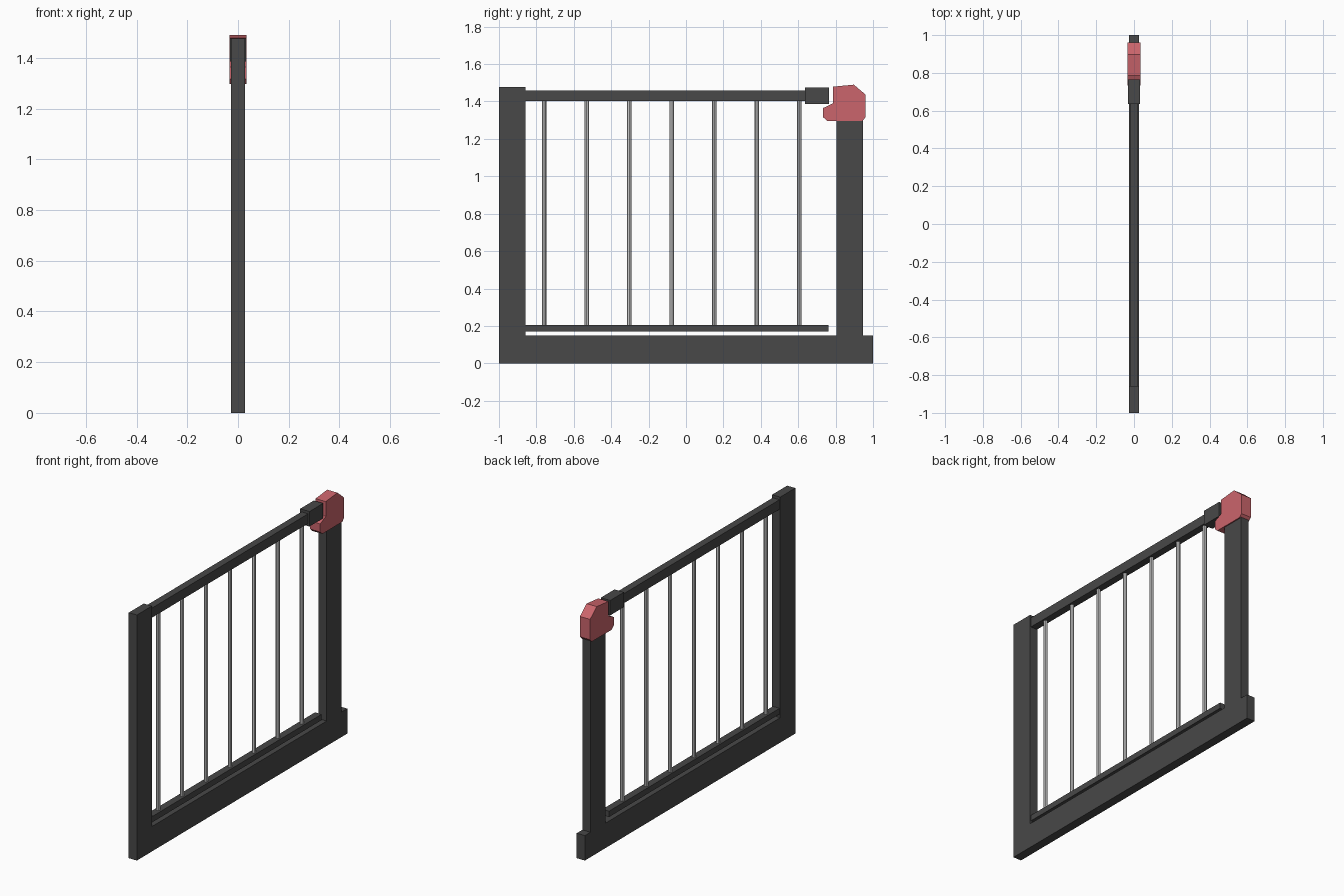
import bpy, bmesh

if "Cube" in bpy.data.objects:
    bpy.data.objects.remove(bpy.data.objects["Cube"])


def material(name, color):
    m = bpy.data.materials.new(name)
    m.diffuse_color = color
    m.use_nodes = True
    m.node_tree.nodes["Principled BSDF"].inputs["Base Color"].default_value = m.diffuse_color
    return m


DARK = material("dark_grey", (0.065, 0.065, 0.065, 1))
RED = material("soft_red", (0.6, 0.13, 0.15, 1))


def extrude_profile(name, points, half_width, mat):
    """Closed (y, z) outline extruded symmetrically along x."""
    bm = bmesh.new()
    face = bm.faces.new([bm.verts.new((-half_width, y, z)) for y, z in points])
    ext = bmesh.ops.extrude_face_region(bm, geom=[face], use_keep_orig=True)
    verts = [g for g in ext["geom"] if isinstance(g, bmesh.types.BMVert)]
    bmesh.ops.translate(bm, verts=verts, vec=(2 * half_width, 0, 0))
    bmesh.ops.recalc_face_normals(bm, faces=bm.faces[:])
    mesh = bpy.data.meshes.new(name)
    bm.to_mesh(mesh)
    bm.free()
    mesh.materials.append(mat)
    obj = bpy.data.objects.new(name, mesh)
    bpy.context.collection.objects.link(obj)
    return obj


def rail(name, y0, y1, z0, z1, half_width):
    return extrude_profile(name, [(y0, z0), (y1, z0), (y1, z1), (y0, z1)],
                           half_width, DARK)


# Fixed frame: hinge post, threshold beam and latch post in one outline
extrude_profile("frame", [
    (-1, 0), (1, 0), (1, 0.15), (0.947, 0.15), (0.947, 1.32), (0.805, 1.32),
    (0.805, 0.15), (-0.857, 0.15), (-0.857, 1.477), (-1, 1.477)], 0.027, DARK)

# Swinging gate rails and the handle sleeve
rail("lower_rail", -0.857, 0.763, 0.17, 0.205, 0.022)
rail("upper_rail", -0.857, 0.64, 1.402, 1.46, 0.022)
rail("handle_sleeve", 0.635, 0.765, 1.386, 1.476, 0.031)

# Latch cap with a lip under the handle
extrude_profile("latch_cap", [
    (0.754, 1.297), (0.943, 1.297), (0.96, 1.315), (0.96, 1.437),
    (0.897, 1.49), (0.786, 1.479), (0.786, 1.39), (0.733, 1.365),
    (0.733, 1.316)], 0.034, RED)

# Upright bars
for i in range(7):
    bpy.ops.mesh.primitive_cylinder_add(
        vertices=8, radius=0.0115, depth=1.21,
        location=(0, -0.758 + i * 0.2273, 0.803))
    bpy.context.object.name = f"bar_{i + 1}"
